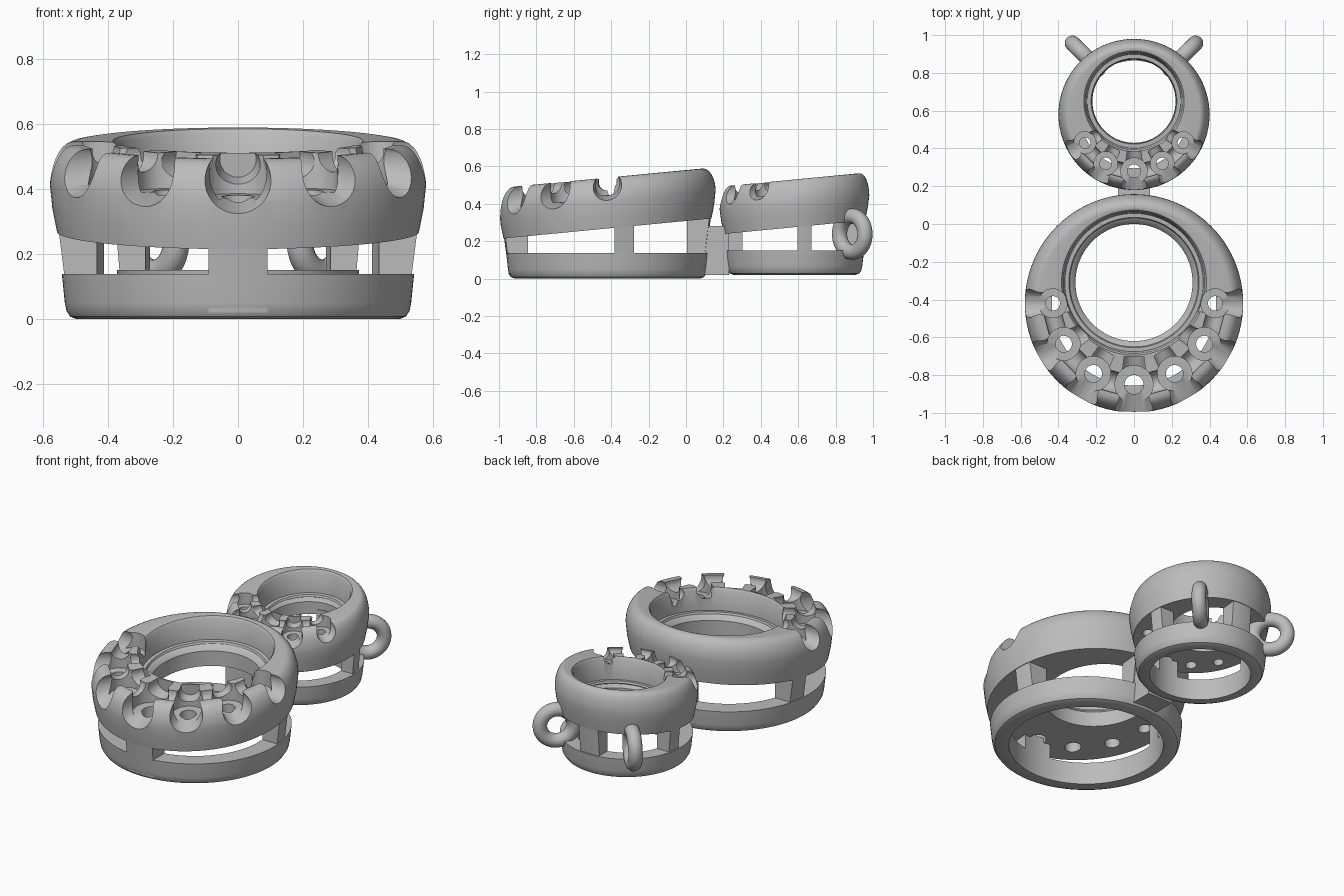
import bpy, bmesh
from math import sin, cos, pi, radians
from mathutils import Vector, Matrix

cube = bpy.data.objects.get("Cube")
if cube:
    bpy.data.objects.remove(cube)

metal = bpy.data.materials.new("grey_metal")
metal.use_nodes = True
GREY = (0.5, 0.5, 0.5, 1)
metal.diffuse_color = GREY
metal.node_tree.nodes["Principled BSDF"].inputs["Base Color"].default_value = GREY


def make(name, bm):
    bmesh.ops.recalc_face_normals(bm, faces=bm.faces)
    mesh = bpy.data.meshes.new(name)
    bm.to_mesh(mesh)
    bm.free()
    mesh.materials.append(metal)
    ob = bpy.data.objects.new(name, mesh)
    bpy.context.collection.objects.link(ob)
    return ob


def loft(name, rings, n=96):
    """Closed band skinned through circles given as (centre y, radius, z)."""
    bm = bmesh.new()
    loops = [[bm.verts.new((r * sin(2 * pi * i / n), y + r * cos(2 * pi * i / n), z))
              for i in range(n)] for y, r, z in rings]
    for a, b in zip(loops, loops[1:] + loops[:1]):
        for i in range(n):
            j = (i + 1) % n
            bm.faces.new((a[i], a[j], b[j], b[i]))
    return make(name, bm)


def rod(name, a, b, ra, rb, n=32):
    """Cone or cylinder from point a to point b."""
    a, b = Vector(a), Vector(b)
    d = b - a
    m = Matrix.Translation((a + b) / 2) @ d.to_track_quat('Z', 'Y').to_matrix().to_4x4()
    bm = bmesh.new()
    bmesh.ops.create_cone(bm, cap_ends=True, segments=n, radius1=ra, radius2=rb,
                          depth=d.length, matrix=m)
    return make(name, bm)


def box(name, centre, size):
    bm = bmesh.new()
    bmesh.ops.create_cube(bm, size=1, matrix=Matrix.Translation(centre) @ Matrix.Diagonal((*size, 1)))
    return make(name, bm)


def boolean(ob, tool, op):
    mod = ob.modifiers.new("cut", 'BOOLEAN')
    mod.operation, mod.solver, mod.object = op, 'EXACT', tool
    bpy.context.view_layer.objects.active = ob
    bpy.ops.object.modifier_apply(modifier=mod.name)
    bpy.data.objects.remove(tool)


def tilt(ob, cy, slope):
    for v in ob.data.vertices:
        v.co.z += slope * (v.co.y - cy)


def smooth(ob):
    bpy.ops.object.select_all(action='DESELECT')
    ob.select_set(True)
    bpy.context.view_layer.objects.active = ob
    bpy.ops.object.shade_smooth_by_angle(angle=radians(32))


def setting(name, cy, r, low, top, hole_y, hole_r, rim_r, base_r, base_in, floor, base_top,
            seats, seat_r, radii, posts):
    """One hollow round setting: base ring, four posts, tilted bezel with small seats."""
    slope = 0.096
    # Base ring with rounded foot
    base = loft(name + "_base_ring", [
        (cy, base_in, floor), (cy, base_r - .045, floor), (cy, base_r - .025, floor + .008),
        (cy, base_r - .014, floor + .025), (cy, base_r - .009, floor + .05),
        (cy, base_r, base_top), (cy, base_in, base_top)])
    smooth(base)

    # Posts between the base and the bezel
    front_w, side_w, shift = posts
    for part, centre, size in (("front_back_posts", (0, cy, .2), (front_w, 3, 1)),
                               ("side_posts", (0, cy + shift, .2), (3, side_w, 1))):
        post = loft(name + "_" + part, [
            (cy, base_in, .07), (cy, base_r - .014, .07),
            (cy, r - .022, low + .03), (cy, base_in, low + .03)])
        boolean(post, box("post_limit", centre, size), 'INTERSECT')
        tilt(post, cy, slope)
        smooth(post)

    # Bezel: rounded outside, off-centre opening with a ledge
    round_w, round_h = r - (hole_y - cy + rim_r) - .015, .125
    outer = [(cy, r - round_w * (1 - cos(a)), top - round_h * (1 - sin(a)))
             for a in (i * pi / 16 for i in range(9))]
    ledge = top - .14
    bezel = loft(name + "_bezel", [(cy, r - .022, low), (cy, r - .008, low + .07)] + outer + [
        (hole_y, rim_r + .004, top - .003), (hole_y, rim_r - .006, top - .018),
        (hole_y, rim_r - .014, ledge), (hole_y, rim_r - .035, ledge),
        (hole_y, rim_r - .04, ledge - .012), (hole_y, hole_r + .015, ledge - .02),
        (hole_y, hole_r, ledge - .04), (hole_y, hole_r, low)])

    # Seats: drilled pocket, through hole, and flared scallop to the outside
    def at(angle, dist, z):
        return (dist * sin(angle), cy - dist * cos(angle), z)

    step = radians(30)
    for k in range(-seats, seats + 1):
        a, s = k * step, radii[abs(k)]
        boolean(bezel, rod("pocket", at(a, seat_r, top - s * 1.1), at(a, seat_r, top + .1),
                           s * .9, s * .9), 'DIFFERENCE')
        boolean(bezel, rod("drill", at(a, seat_r, low - .1), at(a, seat_r, top),
                           s * .45, s * .45), 'DIFFERENCE')
        boolean(bezel, rod("scallop", at(a, seat_r - s * 1.35, top - s * .2),
                           at(a, r + .03, top - s * .52), s * .5, s * .98), 'DIFFERENCE')
    # Grooves that split the prongs between neighbouring seats
    for k in range(-seats, seats):
        a, s = (k + .5) * step, radii[max(abs(k), abs(k + 1))]
        mid = Vector(at(a, seat_r, top - .005))
        along = Vector((cos(a), sin(a), 0)) * s
        boolean(bezel, rod("groove", mid - along, mid + along, s * .55, s * .55), 'DIFFERENCE')
    tilt(bezel, cy, slope)
    smooth(bezel)


setting("large", cy=-.42, r=.578, low=.268, top=.54, hole_y=-.31, hole_r=.31, rim_r=.38,
        base_r=.541, base_in=.435, floor=0, base_top=.138, seats=3, seat_r=.43,
        radii=(.112, .102, .097, .085), posts=(.18, .105, .09))
setting("small", cy=.58, r=.4, low=.275, top=.53, hole_y=.65, hole_r=.22, rim_r=.262,
        base_r=.372, base_in=.285, floor=.02, base_top=.15, seats=2, seat_r=.3,
        radii=(.078, .07, .065), posts=(.13, .075, .053))

# Bridge joining the two settings
box("bridge", (0, .155, .15), (.17, .15, .26))

# Hanging loops on the back of the small setting
for side, word in ((1, "left"), (-1, "right")):
    bpy.ops.mesh.primitive_torus_add(
        major_segments=48, minor_segments=20, major_radius=.096, minor_radius=.041,
        location=(side * .258, .889, .238), rotation=(pi / 2, 0, side * pi / 4))
    loop = bpy.context.object
    loop.name = word + "_loop"
    loop.data.materials.append(metal)
    smooth(loop)
